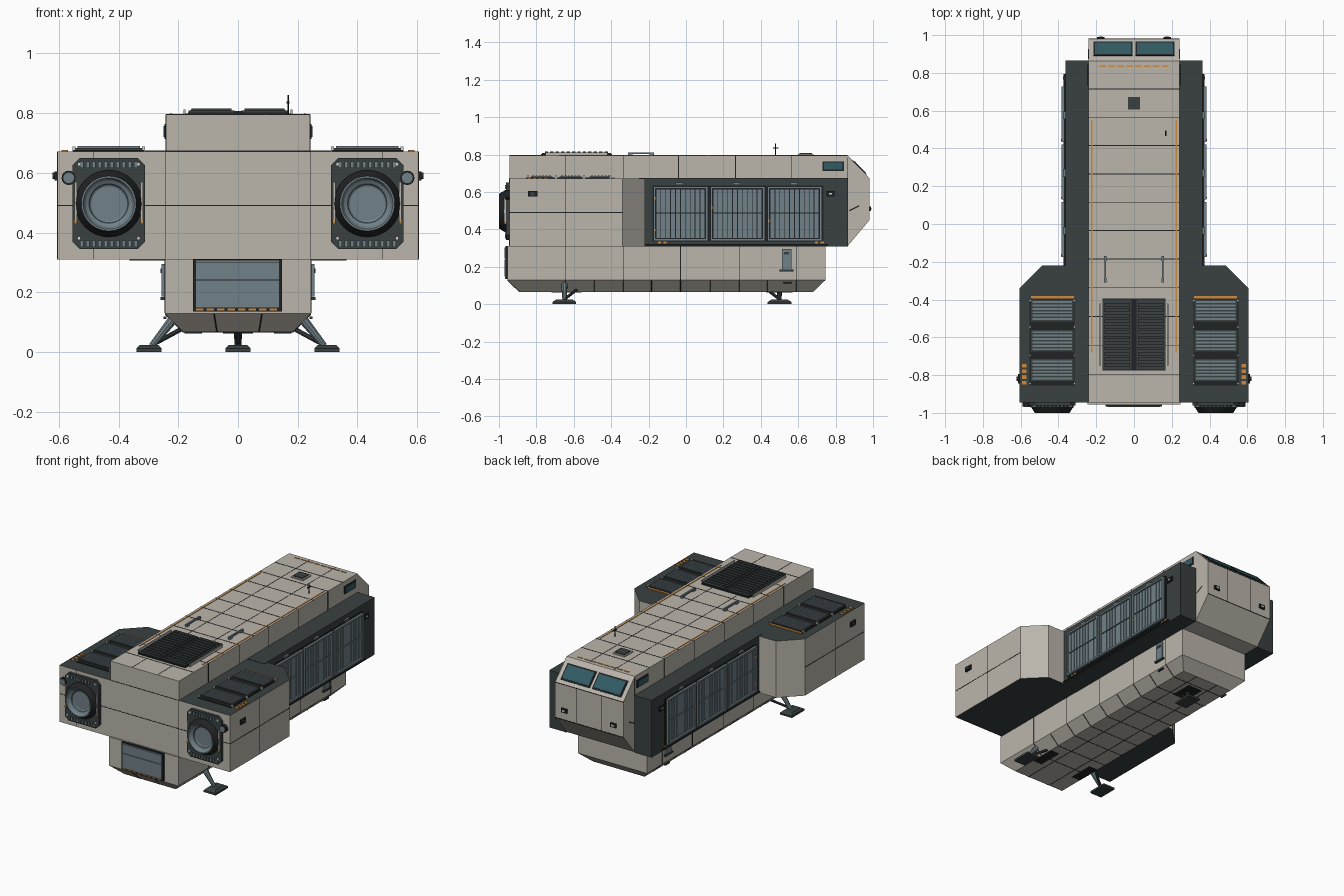
import bpy, bmesh, math
from mathutils import Vector


def material(name, r, g, b):
    m = bpy.data.materials.new(name)
    m.diffuse_color = (r, g, b, 1)
    return m


BEIGE = material("warm grey hull", 0.50, 0.465, 0.41)
DARK = material("charcoal", 0.041, 0.051, 0.052)
STEEL = material("blue grey metal", 0.165, 0.22, 0.245)
SEAM = material("black seam", 0.014, 0.016, 0.017)
ORANGE = material("orange marking", 0.62, 0.26, 0.045)
GLASS = material("teal glass", 0.032, 0.105, 0.125)
LAMP = material("pale lamp", 0.68, 0.70, 0.70)


def finish(name, bm, *mats, smooth=False):
    bmesh.ops.recalc_face_normals(bm, faces=bm.faces[:])
    me = bpy.data.meshes.new(name)
    bm.to_mesh(me)
    bm.free()
    for m in mats:
        me.materials.append(m)
    ob = bpy.data.objects.new(name, me)
    bpy.context.collection.objects.link(ob)
    if smooth:
        bpy.ops.object.select_all(action='DESELECT')
        ob.select_set(True)
        bpy.context.view_layer.objects.active = ob
        bpy.ops.object.shade_smooth_by_angle(angle=math.radians(30))
    return ob


def boxes(name, mat, items, mirror=False):
    """Boxes given as (x0, x1, y0, y1, z0, z1), optionally repeated at -x."""
    bm = bmesh.new()
    items = list(items)
    if mirror:
        items += [(-b[1], -b[0]) + tuple(b[2:]) for b in items]
    for x0, x1, y0, y1, z0, z1 in items:
        c = bmesh.ops.create_cube(bm, size=1)["verts"]
        for v in c:
            v.co = Vector(((x0 + x1) / 2 + v.co.x * (x1 - x0),
                           (y0 + y1) / 2 + v.co.y * (y1 - y0),
                           (z0 + z1) / 2 + v.co.z * (z1 - z0)))
    return finish(name, bm, mat)


def loft(name, rings, *mats, rule=None, smooth=False):
    """Bridge equal-length closed rings of points and cap both ends."""
    bm = bmesh.new()
    vs = [[bm.verts.new(p) for p in r] for r in rings]
    n = len(vs[0])
    for a, b in zip(vs, vs[1:]):
        for i in range(n):
            bm.faces.new((a[i], a[(i + 1) % n], b[(i + 1) % n], b[i]))
    bm.faces.new(vs[0])
    bm.faces.new(vs[-1])
    bmesh.ops.recalc_face_normals(bm, faces=bm.faces[:])
    if rule:
        for f in bm.faces:
            f.material_index = rule(f)
    return finish(name, bm, *mats, smooth=smooth)


def rod(name, mat, p, q, r, sides=10, r2=None):
    p, q = Vector(p), Vector(q)
    rot = (q - p).to_track_quat('Z', 'Y')
    ring = lambda c, rad: [c + rot @ Vector((rad * math.cos(i * math.tau / sides),
                           rad * math.sin(i * math.tau / sides), 0)) for i in range(sides)]
    return loft(name, [ring(p, r), ring(q, r2 or r)], mat, smooth=True)


def rect(x, y0, y1, z):
    return [(-x, y0, z), (x, y0, z), (x, y1, z), (-x, y1, z)]


# Main hulls
side = [(-0.945, 0.31), (0.864, 0.31), (0.981, 0.449), (0.981, 0.674), (0.864, 0.795), (-0.945, 0.795)]
loft("upper_hull", [[(x, y, z) for y, z in side] for x in (-0.242, 0.242)], BEIGE)
loft("lower_hull", [rect(0.245, -0.955, 0.745, 0.312), rect(0.245, -0.955, 0.745, 0.128),
                    rect(0.183, -0.89, 0.68, 0.066)], BEIGE)
boxes("side_pod", DARK, [(0.24, 0.363, -0.25, 0.866, 0.307, 0.674)], True)

# Engine blocks: dark top and underside, pale walls
for s in (-1, 1):
    plan = [(0.24, -0.945), (0.605, -0.945), (0.605, -0.34), (0.485, -0.22), (0.24, -0.22)]
    loft("engine_block", [[(s * x, y, z) for x, y in plan] for z in (0.309, 0.672)], BEIGE, DARK,
         rule=lambda f: int(abs(f.normal.z) > 0.5))

# Hull seams
W, E = 0.002, 0.0012
roof_y = [-0.795, -0.645, -0.49, -0.335, -0.185, -0.035, 0.115, 0.265, 0.415, 0.565, 0.715]
boxes("roof_seams", SEAM, [(-0.242, 0.242, y - W, y + W, 0.79, 0.795 + E) for y in roof_y] +
      [(x - W / 2, x + W / 2, -0.945, 0.864, 0.79, 0.795 + E) for x in (-0.09, 0.09)])
boxes("upper_side_seams", SEAM, [(0.24, 0.242 + E, y - W, y + W, 0.674, 0.795)
                                 for y in (-0.645, -0.335, -0.04, 0.265, 0.565)] +
      [(0.24, 0.242 + E, 0.864 - W / 2, 0.864 + W / 2, 0.32, 0.785)], True)
low_y = [-0.645, -0.49, -0.335, -0.185, -0.03, 0.13, 0.285, 0.435, 0.59]
boxes("lower_hull_seams", SEAM, [(0.24, 0.245 + E, y - W, y + W, 0.13, 0.309)
                                 for y in low_y[::2]], True)
boxes("belly_seams", SEAM, [(-0.183, 0.183, y - W, y + W, 0.066 - E, 0.07) for y in low_y] +
      [(x - W, x + W, -0.89, 0.68, 0.066 - E, 0.07) for x in (-0.08, 0.08)])
for y in low_y:
    for s in (-1, 1):
        rod("bilge_seam", SEAM, (s * 0.244, y, 0.127), (s * 0.183, y, 0.066), 0.002, 4)
for x in (-0.08, 0.08):
    rod("front_bilge_seam", SEAM, (x, -0.954, 0.127), (x * 0.88, -0.89, 0.066), 0.002, 4)
boxes("engine_side_seams", SEAM, [(0.6, 0.605 + E, -0.945, -0.34, 0.488, 0.492),
                                  (0.6, 0.605 + E, -0.647, -0.643, 0.31, 0.671)], True)
boxes("front_seams", SEAM, [(-0.605, 0.605, -0.945 - E, -0.94, 0.488, 0.492),
                            (-0.242, 0.242, -0.945 - E, -0.94, 0.67, 0.674)] +
      [(x - W / 2, x + W / 2, -0.945 - E, -0.94, 0.31, 0.672) for x in (-0.485, -0.242, 0.242, 0.485)])
boxes("nose_seams", SEAM, [(-0.242, 0.242, 0.975, 0.981 + E, 0.672, 0.675),
                           (-0.242, 0.242, 0.975, 0.981 + E, 0.448, 0.451)] +
      [(x - W / 2, x + W / 2, 0.975, 0.981 + E, 0.449, 0.674) for x in (-0.09, 0.09)])
for s in (-1, 1):
    rod("nose_side_seam", SEAM, (s * 0.242, 0.875, 0.50), (s * 0.242, 0.925, 0.525), 0.002, 4)

# Cockpit windows on the sloped nose
a, b = Vector((0, 0.864, 0.795)), Vector((0, 0.981, 0.674))
nrm = Vector((0, 0.121, 0.117)).normalized()


def slope_plate(name, mat, x0, x1, t0, t1, h):
    pts = [Vector((x, 0, 0)) + a.lerp(b, t) for x, t in ((x0, t0), (x1, t0), (x1, t1), (x0, t1))]
    loft(name, [[p - nrm * 0.003 for p in pts], [p + nrm * h for p in pts]], mat)


for s in (-1, 1):
    slope_plate("window_frame", SEAM, s * 0.008, s * 0.215, 0.22, 0.86, 0.003)
    slope_plate("window_glass", GLASS, s * 0.016, s * 0.206, 0.28, 0.80, 0.006)
boxes("side_window_frame", SEAM, [(0.24, 0.246, 0.73, 0.845, 0.713, 0.763)], True)
boxes("side_window", GLASS, [(0.24, 0.249, 0.738, 0.837, 0.720, 0.756)], True)
boxes("nose_lamp_housing", SEAM, [(0.155, 0.195, 0.978, 0.99, 0.497, 0.523)], True)
boxes("nose_lamp", LAMP, [(0.165, 0.185, 0.98, 0.993, 0.505, 0.515)], True)

# Cargo containers on the side pods
frames, panels, clasps = [], [], []
for k in range(3):
    y0 = -0.175 + k * 0.305
    y1 = y0 + 0.292
    frames += [(0.36, 0.384, y0, y0 + 0.012, 0.338, 0.63), (0.36, 0.384, y1 - 0.012, y1, 0.338, 0.63),
               (0.36, 0.384, y0, y1, 0.338, 0.35), (0.36, 0.384, y0, y1, 0.618, 0.63)]
    step = (y1 - y0 - 0.03) / 10
    for i in range(10):
        ya = y0 + 0.016 + i * step
        panels += [(0.36, 0.378, ya, ya + step - 0.004, za, zb) for za, zb in ((0.354, 0.484), (0.490, 0.614))]
    clasps += [(0.378, 0.386, y0 + 0.004, y0 + 0.014, z, z + 0.012) for z in (0.39, 0.44, 0.51, 0.56)]
    frames.append((0.36, 0.375, y0 + 0.12, y0 + 0.16, 0.638, 0.65))
boxes("container_backing", SEAM, [(0.36, 0.37, -0.18, 0.735, 0.334, 0.634)], True)
boxes("container_frames", STEEL, frames, True)
boxes("container_panels", STEEL, panels, True)
boxes("container_clasps", ORANGE, clasps[::3], True)
boxes("pod_lower_rail", SEAM, [(0.36, 0.372, -0.22, 0.76, 0.314, 0.322)], True)
boxes("pod_markers", ORANGE, [(0.36, 0.369, y, y + 0.017, 0.325, 0.337) for y in (-0.15, -0.12, 0.69, 0.72)], True)
boxes("side_sockets", SEAM, [(0.36, 0.372, 0.75, 0.795, 0.575, 0.605), (0.6, 0.614, -0.845, -0.795, 0.575, 0.605)], True)
boxes("side_socket_lamps", LAMP, [(0.37, 0.375, 0.765, 0.78, 0.586, 0.594), (0.61, 0.617, -0.828, -0.812, 0.586, 0.594)], True)

# Engine faces, nozzles and intake slats
for s in (-1, 1):
    cx, cz = s * 0.433, 0.497
    o, c = (0.122, 0.153), 0.025
    octo = [(o[0], o[1] - c), (o[0] - c, o[1]), (c - o[0], o[1]), (-o[0], o[1] - c),
            (-o[0], c - o[1]), (c - o[0], -o[1]), (o[0] - c, -o[1]), (o[0], c - o[1])]
    loft("engine_face", [[(cx + u, y, cz + v) for u, v in octo] for y in (-0.94, -0.962)], DARK)
    N = 32
    prof = [(0.112, -0.95), (0.112, -0.968), (0.092, -1.0), (0.086, -1.0), (0.078, -0.985),
            (0.066, -0.978), (0.064, -0.97), (0.058, -0.966)]
    loft("engine_nozzle", [[(cx + r * math.cos(i * math.tau / N), y, cz + r * math.sin(i * math.tau / N))
                            for i in range(N)] for r, y in prof], SEAM, STEEL, smooth=True,
         rule=lambda f: int(f.calc_center_median().y < -0.96 and
                            math.hypot(f.calc_center_median().x - cx, f.calc_center_median().z - cz) < 0.09))
    rod("side_lamp", SEAM, (s * 0.567, -0.94, 0.583), (s * 0.567, -0.965, 0.583), 0.024, 16)
    rod("side_lamp_lens", STEEL, (s * 0.567, -0.96, 0.583), (s * 0.567, -0.969, 0.583), 0.018, 16)
    rod("side_knob", DARK, (s * 0.6, -0.82, 0.59), (s * 0.622, -0.82, 0.59), 0.012, 10)
boxes("engine_slats", STEEL, [(0.337 + i * 0.02, 0.349 + i * 0.02, -0.969, -0.96, z, z + 0.022)
                              for i in range(10) for z in (0.352, 0.616)], True)
boxes("engine_face_pipes", BEIGE, [(x - 0.004, x + 0.004, -0.972, -0.96, 0.44, 0.57) for x in (0.322, 0.544)], True)
boxes("engine_pipe_bands", ORANGE, [(x - 0.005, x + 0.005, -0.972, -0.96, 0.428, 0.442) for x in (0.322, 0.544)], True)
boxes("engine_corner_lamps", LAMP, [(x - 0.005, x + 0.005, -0.968, -0.96, z, z + 0.012)
                                    for x in (0.333, 0.533) for z in (0.375, 0.622)], True)

# Engine deck vents
vents = [-0.83, -0.675, -0.515]
boxes("deck_vent_base", SEAM, [(0.315, 0.552, -0.855, -0.395, 0.67, 0.677)], True)
boxes("deck_vent_panels", DARK, [(0.32, 0.546, y, y + 0.115, 0.67, 0.683) for y in vents], True)
boxes("deck_vent_louvers", STEEL, [(0.328, 0.538, y + 0.007 + i * 0.018, y + 0.017 + i * 0.018, 0.68, 0.689)
                                   for y in vents for i in range(6)], True)
boxes("deck_vent_bolts", LAMP, [(x - 0.005, x + 0.005, y - 0.005, y + 0.005, 0.67, 0.688)
                                for x in (0.316, 0.55) for y in (-0.845, -0.695, -0.545, -0.405)], True)
boxes("deck_stripes", ORANGE, [(0.318, 0.545, -0.394, -0.382, 0.67, 0.678)] +
      [(0.57, 0.592, y, y + 0.02, 0.67, 0.676) for y in (-0.85, -0.82, -0.79, -0.76)], True)

# Roof fittings
boxes("roof_vent_base", SEAM, [(-0.168, 0.168, -0.775, -0.395, 0.79, 0.802)])
boxes("roof_vent_frame", DARK, [(0.012, 0.165, -0.77, -0.40, 0.79, 0.808)], True)
boxes("roof_vent_louvers", DARK, [(0.022, 0.155, -0.755 + i * 0.029, -0.737 + i * 0.029, 0.805, 0.816)
                                  for i in range(12)], True)
boxes("roof_vent_rails", BEIGE, [(0.176, 0.183, -0.75, -0.42, 0.795, 0.812)], True)
boxes("roof_stripes", ORANGE, [(0.221, 0.228, -0.68, 0.55, 0.79, 0.798)], True)
boxes("roof_dashes", ORANGE, [(-0.182 + i * 0.047, -0.147 + i * 0.047, 0.831, 0.839, 0.79, 0.798) for i in range(8)])
boxes("roof_hatch_rim", BEIGE, [(-0.042, 0.042, 0.598, 0.682, 0.79, 0.802)])
boxes("roof_hatch", DARK, [(-0.033, 0.033, 0.607, 0.673, 0.79, 0.807)])
boxes("roof_handles", STEEL, [(0.147, 0.157, -0.31, -0.17, 0.802, 0.812), (0.145, 0.159, -0.31, -0.285, 0.79, 0.81),
                              (0.145, 0.159, -0.195, -0.17, 0.79, 0.81)], True)
rod("antenna", SEAM, (0.168, 0.478, 0.79), (0.168, 0.478, 0.86), 0.003, 6)
boxes("antenna_bar", SEAM, [(0.163, 0.173, 0.465, 0.495, 0.832, 0.838)])

# Front cargo ramp
boxes("ramp_frame", SEAM, [(-0.15, 0.148, -0.965, -0.95, 0.135, 0.312)])
boxes("ramp_door", STEEL, [(-0.14, 0.138, -0.97, -0.95, z0, z1) for z0, z1 in ((0.148, 0.24), (0.243, 0.300), (0.302, 0.306))])
boxes("ramp_dashes", ORANGE, [(-0.14 + i * 0.035, -0.115 + i * 0.035, -0.969, -0.96, 0.138, 0.145) for i in range(8)])

# Lower side hatches
boxes("service_hatch", STEEL, [(0.24, 0.256, 0.512, 0.565, 0.185, 0.295)], True)
boxes("service_hatch_trim", DARK, [(0.24, 0.260, 0.50, 0.575, 0.174, 0.184), (0.24, 0.259, 0.525, 0.552, 0.265, 0.28),
                                   (0.24, 0.25, 0.52, 0.565, 0.11, 0.118)], True)

# Landing gear: two splayed rear legs and one centre leg
for x, y, top in ((-0.298, -0.65, -0.205), (0.298, -0.65, 0.205), (0, 0.5, 0)):
    h = 0.042
    foot = [[(x + sx * w, y + sy * w * 1.5, z) for sx, sy in ((-1, -1), (1, -1), (1, 1), (-1, 1))]
            for z, w in ((0, h), (0.012, h), (0.024, h * 0.7))]
    loft("landing_foot", foot, DARK)
    rod("landing_strut", STEEL if x else DARK, (top, y, 0.125), (x * 0.97, y, 0.02), 0.018, 10, 0.011)
    rod("landing_brace", DARK, (top * 0.85, y + 0.075 * (1 if x else -1), 0.085), (x * 0.95, y, 0.026), 0.008, 8)
boxes("gear_bay", SEAM, [(-0.05, 0.05, 0.43, 0.57, 0.062, 0.07), (0.12, 0.18, -0.72, -0.56, 0.062, 0.07),
                         (-0.18, -0.12, -0.72, -0.56, 0.062, 0.07)])
